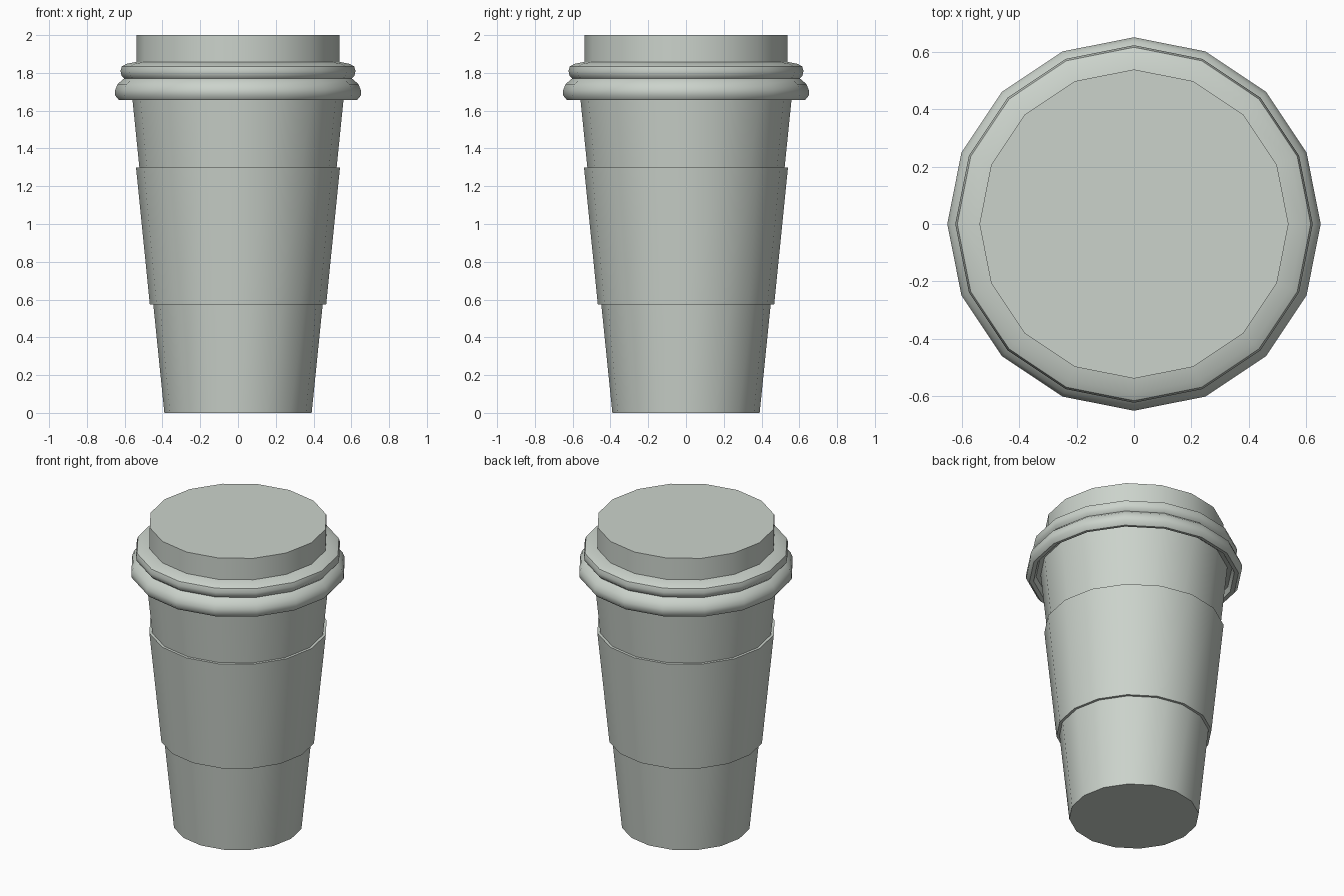
import bpy
import bmesh
from math import cos, sin, pi, radians

SIDES = 16

cube = bpy.data.objects.get("Cube")
if cube:
    bpy.data.objects.remove(cube, do_unlink=True)

# Single pale grey-green colour
colour = (0.60, 0.65, 0.60, 1.0)
mat = bpy.data.materials.new("pale_grey_green")
mat.use_nodes = True
mat.diffuse_color = colour
shader = next(n for n in mat.node_tree.nodes if n.type == "BSDF_PRINCIPLED")
shader.inputs["Base Color"].default_value = colour


def lathe(name, profile, closed=False, cap_start=False, cap_end=False):
    """Revolve (radius, height) points about z into a sixteen-sided part."""
    bm = bmesh.new()
    rings = []
    for r, z in profile:
        angles = [2 * pi * i / SIDES for i in range(SIDES)]
        rings.append([bm.verts.new((r * cos(a), r * sin(a), z)) for a in angles])
    pairs = list(zip(rings, rings[1:]))
    if closed:
        pairs.append((rings[-1], rings[0]))
    for low, high in pairs:
        for i in range(SIDES):
            j = (i + 1) % SIDES
            bm.faces.new((low[i], low[j], high[j], high[i]))
    if cap_start:
        bm.faces.new(rings[0][::-1])
    if cap_end:
        bm.faces.new(rings[-1])
    bmesh.ops.recalc_face_normals(bm, faces=bm.faces)
    mesh = bpy.data.meshes.new(name)
    bm.to_mesh(mesh)
    bm.free()
    mesh.materials.append(mat)
    obj = bpy.data.objects.new(name, mesh)
    bpy.context.collection.objects.link(obj)
    bpy.ops.object.select_all(action="DESELECT")
    obj.select_set(True)
    bpy.context.view_layer.objects.active = obj
    bpy.ops.object.shade_smooth_by_angle(angle=radians(40))
    return obj


# Tapered cup body
lathe("cup_body", [(0.39, 0), (0.565, 1.72)], cap_start=True, cap_end=True)

# Thin sleeve wrapped around the body
lathe("sleeve", [(0.45, 0.575), (0.467, 0.575), (0.54, 1.30), (0.52, 1.30)],
      closed=True)

# Lid: hollow underside, two rounded rims and a raised flat top
lathe("lid", [
    (0.55, 1.70), (0.59, 1.69), (0.605, 1.66), (0.63, 1.656),
    (0.65, 1.68), (0.65, 1.71), (0.638, 1.74), (0.61, 1.765),
    (0.602, 1.77), (0.617, 1.785), (0.622, 1.81), (0.615, 1.835),
    (0.59, 1.848), (0.538, 1.858), (0.538, 2.0),
], cap_start=True, cap_end=True)
